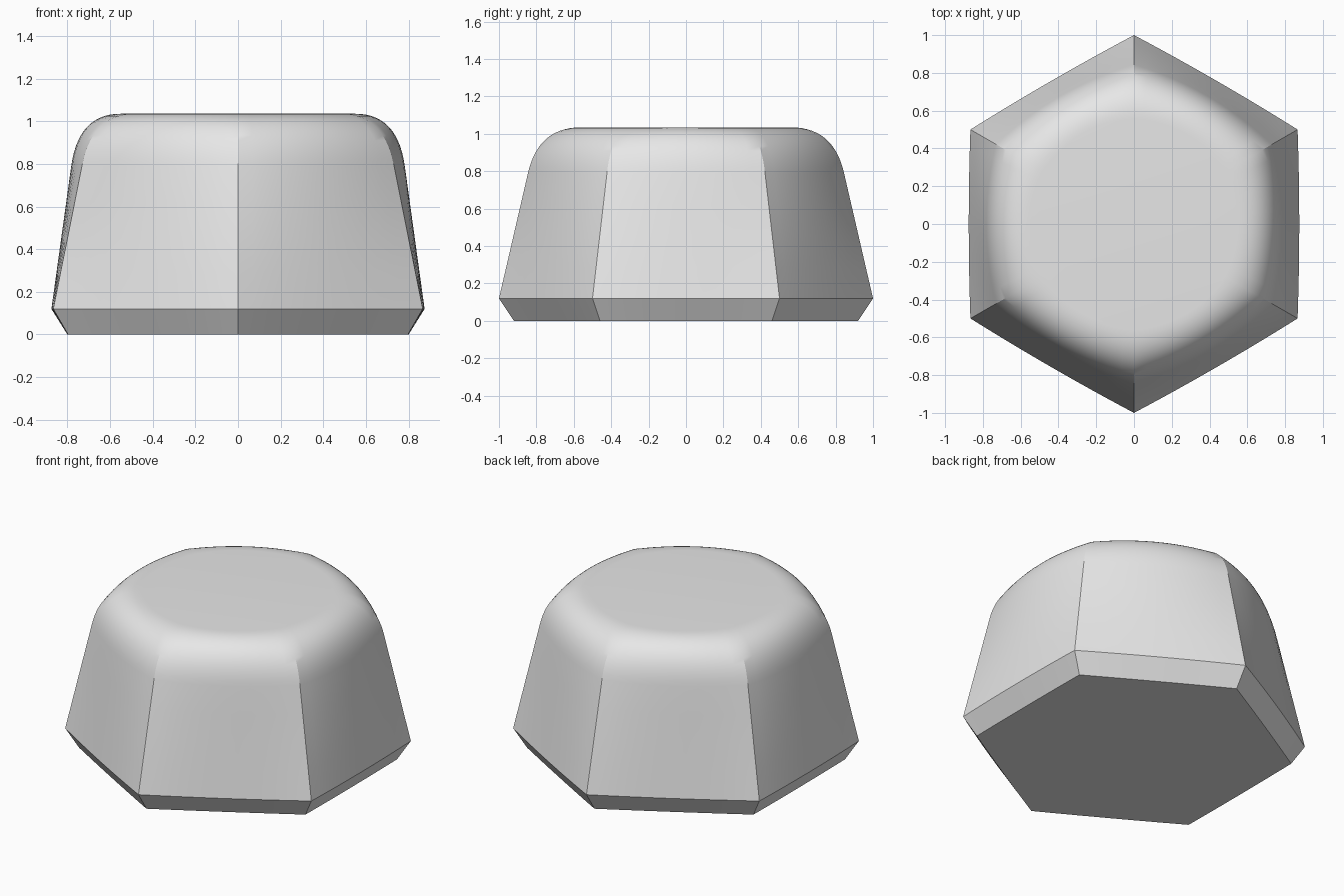
import bpy
import bmesh
import math
from mathutils import Vector

SIDES = 6
STEPS = 12      # segments along each bowed side
ARC = 14        # segments of the rounded shoulder

cube = bpy.data.objects.get("Cube")
if cube:
    bpy.data.objects.remove(cube, do_unlink=True)

grey = bpy.data.materials.new("light grey")
grey.use_nodes = True
grey.diffuse_color = (0.8, 0.8, 0.8, 1)
grey.node_tree.nodes["Principled BSDF"].inputs["Base Color"].default_value = (0.8, 0.8, 0.8, 1)


def ring(corner, middle, z):
    """Hexagon outline whose sides bow out to the given middle radius."""
    points = []
    bulge = middle - corner * math.cos(math.pi / SIDES)
    for side in range(SIDES):
        a = math.pi / 2 + side * math.tau / SIDES
        b = a + math.tau / SIDES
        start = Vector((math.cos(a), math.sin(a), 0)) * corner
        end = Vector((math.cos(b), math.sin(b), 0)) * corner
        outward = (start + end).normalized()
        for i in range(STEPS):
            t = i / STEPS
            p = start.lerp(end, t) + outward * bulge * 4 * t * (1 - t)
            points.append((p.x, p.y, z))
    return points


# Profile: corner radius, mid-side radius, height
base = Vector((0.92, 0.80, 0))
rim = Vector((1.0, 0.875, 0.12))
shoulder = Vector((0.845, 0.782, 0.79))
tangent = Vector((0.79, 0.748, 1.035))
top = Vector((0.56, 0.55, 1.035))

profile = [base, rim]
profile += [rim.lerp(shoulder, i / 4) for i in range(1, 4)]
for i in range(ARC + 1):
    t = i / ARC
    profile.append(shoulder.lerp(tangent, t).lerp(tangent.lerp(top, t), t))

# Loft the rings and cap both ends
bm = bmesh.new()
rings = [[bm.verts.new(p) for p in ring(*level)] for level in profile]
for low, high in zip(rings, rings[1:]):
    n = len(low)
    for i in range(n):
        j = (i + 1) % n
        bm.faces.new((low[i], low[j], high[j], high[i]))
bm.faces.new(reversed(rings[0]))
bm.faces.new(rings[-1])
bmesh.ops.recalc_face_normals(bm, faces=bm.faces)

mesh = bpy.data.meshes.new("hexagonal_cap")
bm.to_mesh(mesh)
bm.free()
mesh.materials.append(grey)
cap = bpy.data.objects.new("hexagonal_cap", mesh)
bpy.context.collection.objects.link(cap)

bpy.ops.object.select_all(action="DESELECT")
cap.select_set(True)
bpy.context.view_layer.objects.active = cap
bpy.ops.object.shade_smooth_by_angle(angle=math.radians(25))
